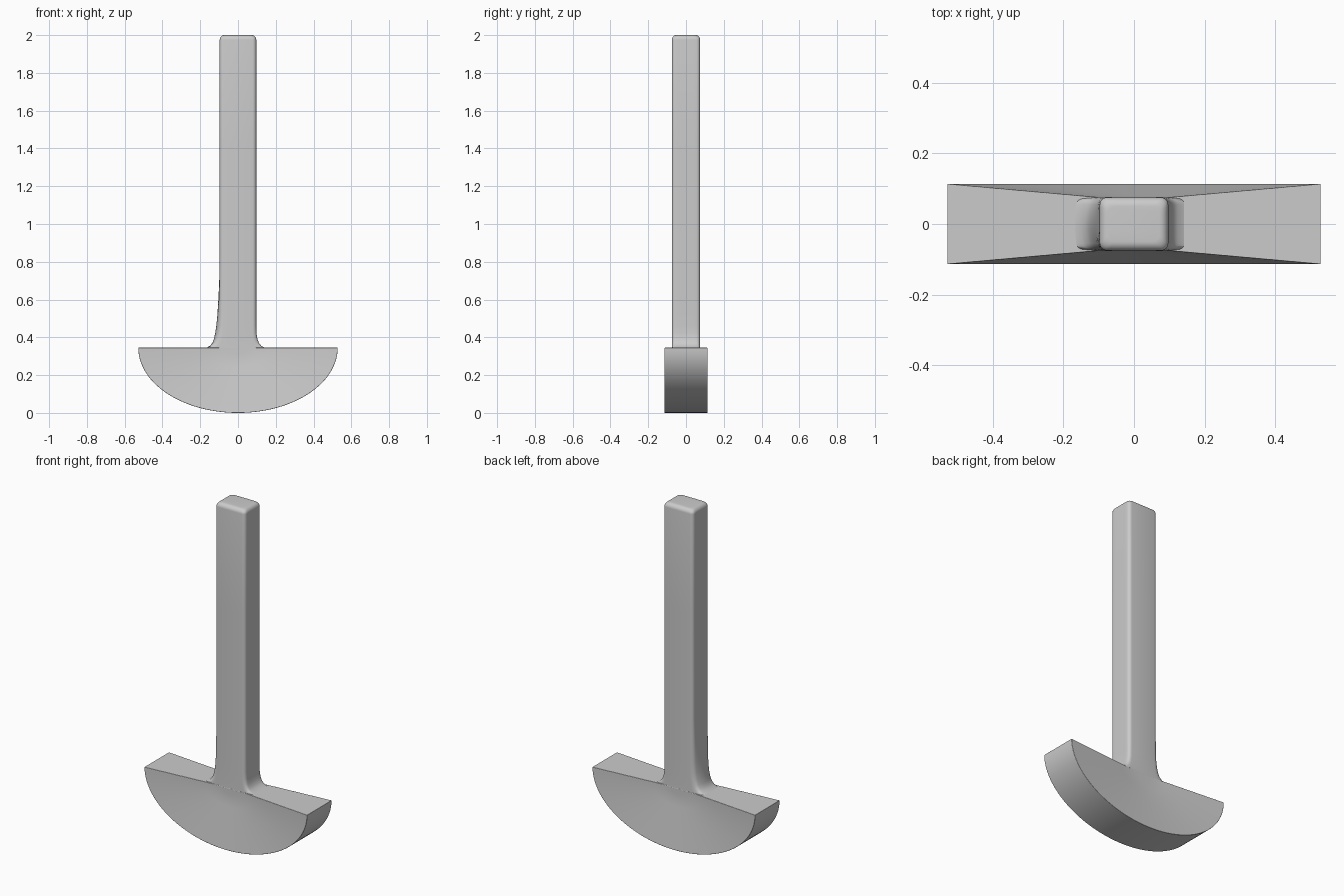
import bpy, bmesh, math

if "Cube" in bpy.data.objects:
    bpy.data.objects.remove(bpy.data.objects["Cube"])


def make_object(name, bm, angle):
    bmesh.ops.recalc_face_normals(bm, faces=bm.faces)
    mesh = bpy.data.meshes.new(name)
    bm.to_mesh(mesh)
    bm.free()
    ob = bpy.data.objects.new(name, mesh)
    bpy.context.collection.objects.link(ob)
    bpy.ops.object.select_all(action='DESELECT')
    ob.select_set(True)
    bpy.context.view_layer.objects.active = ob
    bpy.ops.object.shade_smooth_by_angle(angle=math.radians(angle))
    return ob


# Half-moon head: thin in the middle, flaring out to a thick curved rim
HALF_W, HEAD_TOP = 0.528, 0.345
RINGS, STEPS = 10, 56


def head_side(bm, side):
    hub = bm.verts.new((0, side * 0.0755, HEAD_TOP))
    rings = []
    for i in range(1, RINGS + 1):
        u = i / RINGS
        y = side * (0.0755 + 0.0385 * max(0, (u - 0.18) / 0.82))
        ring = []
        for j in range(STEPS + 1):
            a = math.pi * j / STEPS
            ring.append(bm.verts.new((-HALF_W * u * math.cos(a), y,
                                      HEAD_TOP - HEAD_TOP * u * math.sin(a))))
        rings.append(ring)
    for j in range(STEPS):
        bm.faces.new((hub, rings[0][j], rings[0][j + 1]))
        for a, b in zip(rings, rings[1:]):
            bm.faces.new((a[j], b[j], b[j + 1], a[j + 1]))
    top = [r[0] for r in reversed(rings)] + [hub] + [r[-1] for r in rings]
    return rings[-1], top


bm = bmesh.new()
(front_rim, front_top), (back_rim, back_top) = head_side(bm, -1), head_side(bm, 1)
for f, b in ((front_rim, back_rim), (front_top, back_top)):
    for i in range(len(f) - 1):
        bm.faces.new((f[i], f[i + 1], b[i + 1], b[i]))
head = make_object("head", bm, 40)
bevel = head.modifiers.new("soft_edges", 'BEVEL')
bevel.width = 0.012
bevel.segments = 3
bevel.limit_method = 'ANGLE'
bevel.angle_limit = math.radians(50)

# Handle: rounded rectangle lofted upward, with a root fillet on each side
HX, HY, R = 0.097, 0.075, 0.02


def section(z, left, right, narrow, inset=0.0):
    pts = []
    hx, hy = HX - inset, HY - inset
    for k, (sx, sy) in enumerate(((1, 1), (-1, 1), (-1, -1), (1, -1))):
        for s in range(6):
            a = math.radians(90 * k + 18 * s)
            pts.append((sx * (hx - R) + R * math.cos(a), sy * (hy - R) + R * math.sin(a)))
        if k in (0, 2):
            continue
        y0 = sy * (hy - R)
        for s in range(1, 6):
            pts.append((-hx if k == 1 else hx, y0 * (1 - s / 3)))
    out = []
    for x, y in pts:
        fade = 1 - narrow * (y / HY) ** 2
        if x < -0.07:
            x -= left * fade * min(1, (-x - 0.07) / 0.02)
        elif x > 0.07:
            x += right * min(1, (x - 0.07) / 0.02)
        out.append((x, y, z))
    return out


# z, left fillet, right fillet, how much the left fillet narrows
levels = [(0.31, 0.07, 0.045, 0.1), (0.345, 0.07, 0.045, 0.1), (0.355, 0.052, 0.026, 0.2),
          (0.37, 0.039, 0.014, 0.35), (0.39, 0.031, 0.006, 0.5), (0.42, 0.024, 0.001, 0.7),
          (0.46, 0.018, 0, 0.9), (0.52, 0.012, 0, 1), (0.6, 0.007, 0, 1),
          (0.68, 0.003, 0, 1), (0.78, 0, 0, 1), (1.4, 0, 0, 1)]
sections = [section(*lv) for lv in levels]
TOP_R = 0.025
for s in range(7):
    a = math.radians(15 * s)
    sections.append(section(2 - TOP_R + TOP_R * math.sin(a), 0, 0, 1, TOP_R * (1 - math.cos(a))))

bm = bmesh.new()
loops = [[bm.verts.new(p) for p in sec] for sec in sections]
n = len(loops[0])
for a, b in zip(loops, loops[1:]):
    for i in range(n):
        bm.faces.new((a[i], a[(i + 1) % n], b[(i + 1) % n], b[i]))
bm.faces.new(loops[0])
bm.faces.new(loops[-1])
make_object("handle", bm, 50)
